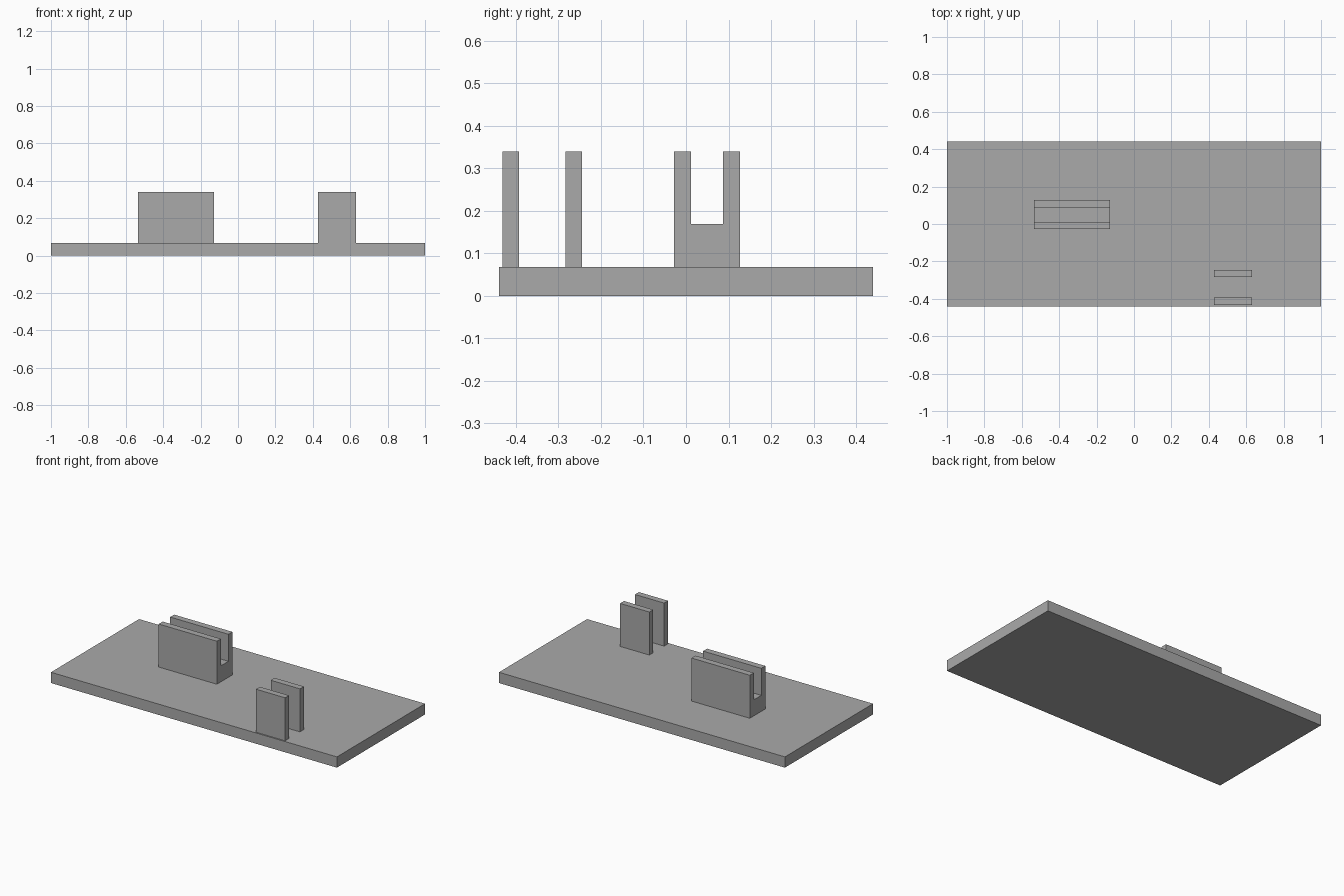
import bpy
import bmesh

cube = bpy.data.objects.get("Cube")
if cube:
    bpy.data.objects.remove(cube, do_unlink=True)

grey = bpy.data.materials.new("plain grey")
grey.use_nodes = True
colour = (0.4, 0.4, 0.4, 1.0)
grey.diffuse_color = colour
grey.node_tree.nodes["Principled BSDF"].inputs["Base Color"].default_value = colour

BASE_TOP = 0.068
TOP = 0.34


def extrude_along_x(name, profile, x0, x1):
    """Sweep a closed (y, z) profile from x0 to x1."""
    bm = bmesh.new()
    face = bm.faces.new([bm.verts.new((x0, y, z)) for y, z in profile])
    swept = bmesh.ops.extrude_face_region(bm, geom=[face])["geom"]
    verts = [v for v in swept if isinstance(v, bmesh.types.BMVert)]
    bmesh.ops.translate(bm, verts=verts, vec=(x1 - x0, 0, 0))
    bmesh.ops.recalc_face_normals(bm, faces=bm.faces)
    mesh = bpy.data.meshes.new(name)
    bm.to_mesh(mesh)
    bm.free()
    mesh.materials.append(grey)
    obj = bpy.data.objects.new(name, mesh)
    bpy.context.collection.objects.link(obj)
    return obj


def block(name, x0, x1, y0, y1, z0, z1):
    return extrude_along_x(name, [(y0, z0), (y1, z0), (y1, z1), (y0, z1)], x0, x1)


# Base plate
block("base_plate", -1, 1, -0.44, 0.44, 0, BASE_TOP)

# Slotted holder with a U-shaped section
y0, y1 = -0.028, 0.127
wall, slot_floor = 0.04, 0.169
extrude_along_x("slotted_holder", [
    (y0, BASE_TOP), (y1, BASE_TOP), (y1, TOP), (y1 - wall, TOP),
    (y1 - wall, slot_floor), (y0 + wall, slot_floor), (y0 + wall, TOP), (y0, TOP),
], -0.535, -0.128)

# Pair of upright tabs
for name, y in (("front_tab", -0.432), ("rear_tab", -0.284)):
    block(name, 0.428, 0.632, y, y + 0.039, BASE_TOP, TOP)
